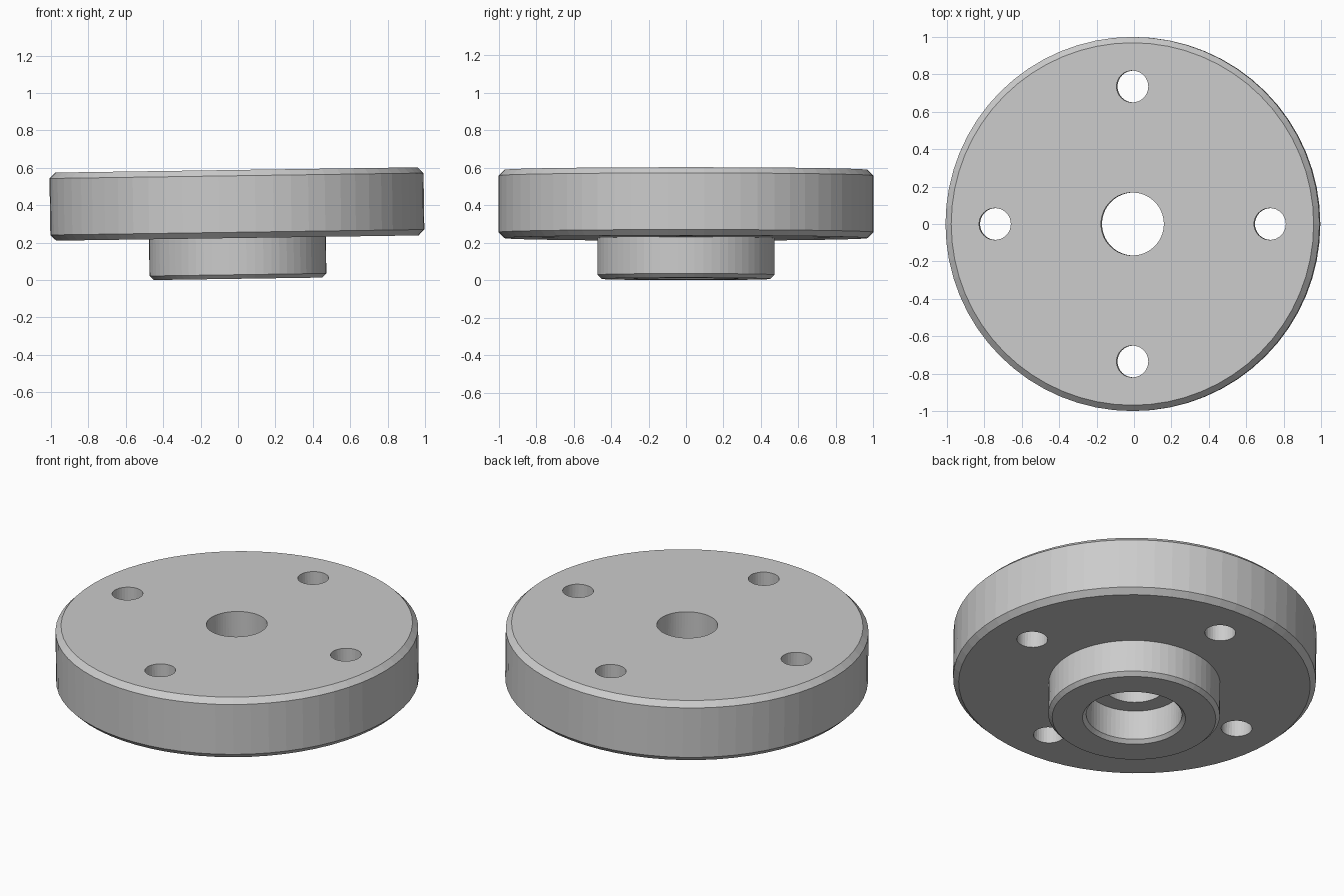
import bpy
import bmesh
import math
from mathutils import Matrix, Vector

SEGMENTS = 64
TILT = -0.0145          # the whole flange leans slightly, +x side up
LIFT = 0.0065           # brings the lowest rim to the ground

default = bpy.data.objects.get("Cube")
if default:
    bpy.data.objects.remove(default, do_unlink=True)

steel = bpy.data.materials.new("grey steel")
steel.use_nodes = True
grey = (0.6, 0.6, 0.6, 1.0)
steel.diffuse_color = grey
steel.node_tree.nodes["Principled BSDF"].inputs["Base Color"].default_value = grey


def make_object(name, bm):
    mesh = bpy.data.meshes.new(name)
    bm.to_mesh(mesh)
    bm.free()
    mesh.materials.append(steel)
    obj = bpy.data.objects.new(name, mesh)
    bpy.context.collection.objects.link(obj)
    return obj


def revolve(name, profile):
    """Spin a closed (radius, height) profile around z."""
    bm = bmesh.new()
    verts = [bm.verts.new((r, 0, z)) for r, z in profile]
    edges = [bm.edges.new((verts[i - 1], v)) for i, v in enumerate(verts)]
    bmesh.ops.spin(bm, geom=verts + edges, cent=(0, 0, 0), axis=(0, 0, 1),
                   angle=math.tau, steps=SEGMENTS, use_duplicate=False)
    bmesh.ops.remove_doubles(bm, verts=bm.verts, dist=0.0001)
    bmesh.ops.recalc_face_normals(bm, faces=bm.faces)
    return make_object(name, bm)


# Heights and radii of the disc, hub, bore and counterbore
disc_r, disc_low, disc_top, disc_bevel = 1.0, 0.218, 0.582, 0.031
hub_r, hub_bevel = 0.473, 0.022
bore_r, recess_r, recess_top, recess_bevel = 0.168, 0.264, 0.2, 0.02

flange = revolve("flange", [
    (bore_r, disc_top),
    (disc_r - disc_bevel, disc_top),
    (disc_r, disc_top - disc_bevel),
    (disc_r, disc_low + disc_bevel),
    (disc_r - disc_bevel, disc_low),
    (hub_r, disc_low),
    (hub_r, hub_bevel),
    (hub_r - hub_bevel, 0),
    (recess_r + recess_bevel, 0),
    (recess_r, recess_bevel),
    (recess_r, recess_top),
    (bore_r, recess_top),
])

# Four bolt holes through the disc
bm = bmesh.new()
for i in range(4):
    spot = Matrix.Rotation(i * math.pi / 2, 4, "Z") @ Vector((0.735, 0, 0.4))
    bmesh.ops.create_cone(bm, cap_ends=True, segments=32, radius1=0.085,
                          radius2=0.085, depth=1,
                          matrix=Matrix.Translation(spot))
cutter = make_object("bolt_hole_cutter", bm)
cutter.hide_render = True

drill = flange.modifiers.new("bolt holes", "BOOLEAN")
drill.operation = "DIFFERENCE"
drill.solver = "EXACT"
drill.object = cutter
bpy.context.view_layer.objects.active = flange
flange.select_set(True)
bpy.ops.object.modifier_apply(modifier=drill.name)
bpy.data.objects.remove(cutter, do_unlink=True)

flange.rotation_euler.y = TILT
flange.location.z = LIFT
